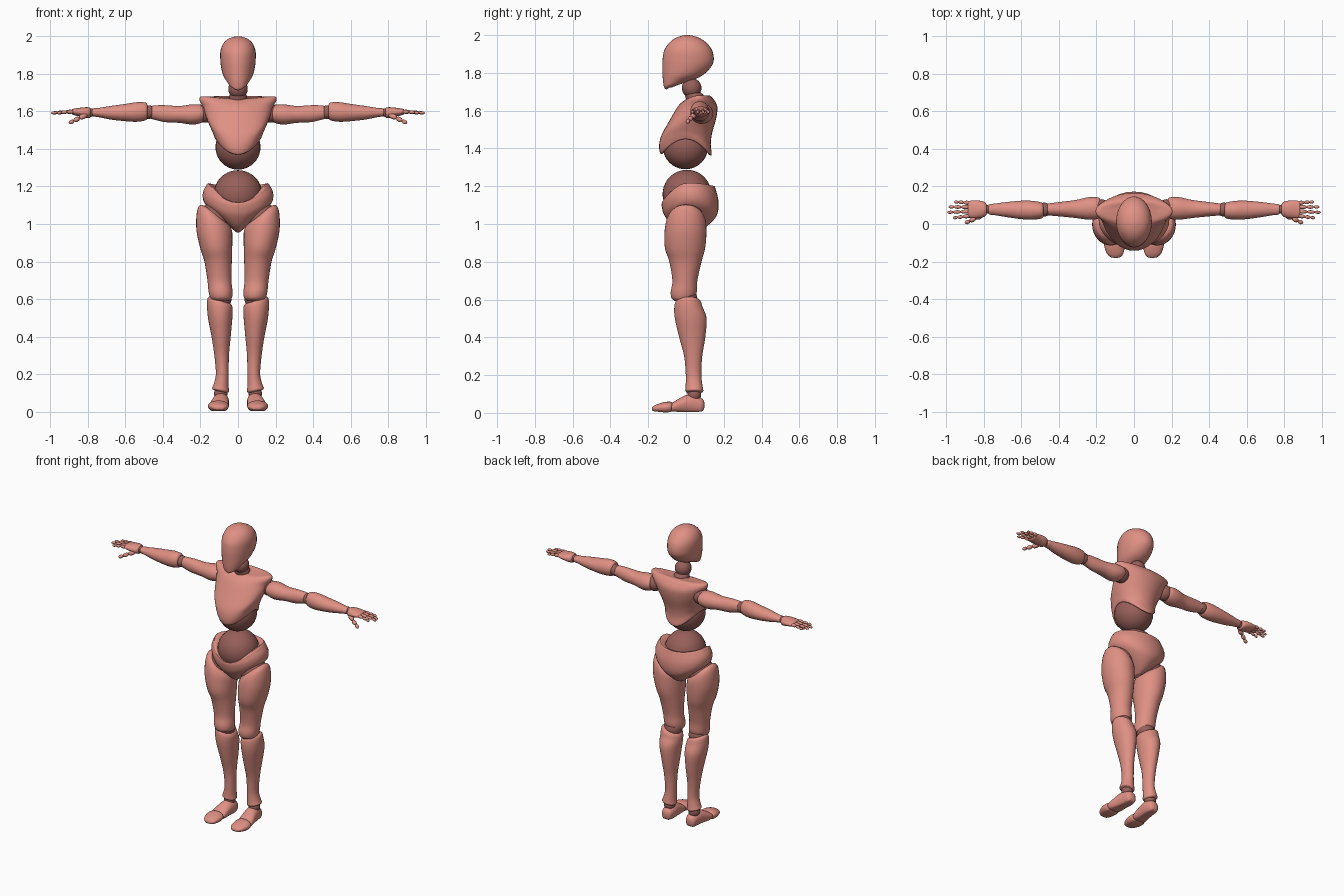
import bpy, bmesh, math
from mathutils import Vector


def material(name, rgb):
    m = bpy.data.materials.new(name)
    m.diffuse_color = (*rgb, 1)
    return m


SKIN = material("salmon shell", (0.74, 0.28, 0.23))
DARK = material("dark joint", (0.31, 0.115, 0.10))


def finish(name, bm, mat, mirror):
    bmesh.ops.recalc_face_normals(bm, faces=bm.faces)
    me = bpy.data.meshes.new(name)
    bm.to_mesh(me)
    bm.free()
    me.materials.append(mat)
    ob = bpy.data.objects.new(name, me)
    bpy.context.collection.objects.link(ob)
    bpy.ops.object.select_all(action='DESELECT')
    ob.select_set(True)
    bpy.context.view_layer.objects.active = ob
    bpy.ops.object.shade_smooth_by_angle(angle=math.radians(45))
    if mirror:
        ob.modifiers.new("mirror", 'MIRROR').use_mirror_merge = False
    return ob


def smooth_rings(rings, steps=4):
    """Catmull-Rom interpolation between cross-sections."""
    out = []
    for i in range(len(rings) - 1):
        a, b, c, d = (rings[max(0, min(len(rings) - 1, i + k))] for k in (-1, 0, 1, 2))
        for s in range(steps):
            t = s / steps
            out.append([q + .5 * t * (r - p + t * (2 * p - 5 * q + 4 * r - w + t * (3 * (q - r) + w - p)))
                        for p, q, r, w in zip(a, b, c, d)])
    return out + [list(rings[-1])]


def skin(name, rings, point, mat=SKIN, mirror=False, sides=32):
    bm = bmesh.new()
    loops = [[bm.verts.new(point(r, math.tau * k / sides)) for k in range(sides)]
             for r in smooth_rings(rings)]
    for lo, hi in zip(loops, loops[1:]):
        for k in range(sides):
            j = (k + 1) % sides
            bm.faces.new((lo[k], lo[j], hi[j], hi[k]))
    bm.faces.new(loops[0])
    bm.faces.new(loops[-1])
    return finish(name, bm, mat, mirror)


# ring: front z, side z, back z, front y, back y, half width
def body(r, a):
    zf, zs, zb, yf, yb, rx = r
    c, s = math.cos(a), math.sin(a)
    z = zs * c * c + (zf if s < 0 else zb) * s * s
    return Vector((rx * c, (yf + yb) / 2 + (yb - yf) / 2 * s, z))


# ring: z, centre x, centre y, radius x, radius y, outward tilt
def upright(r, a):
    z, cx, cy, rx, ry, tilt = r
    return Vector((cx + rx * math.cos(a), cy + ry * math.sin(a), z + tilt * math.cos(a)))


# ring: x, centre y, centre z, radius y, radius z
def sideways(r, a):
    return Vector((r[0], r[1] + r[3] * math.cos(a), r[2] + r[4] * math.sin(a)))


# ring: y, centre x, centre z, radius x, radius z (sole slightly flattened)
def forward(r, a):
    s = math.sin(a)
    return Vector((r[1] + r[3] * math.cos(a), r[0], r[2] + r[4] * (s if s > 0 else max(s * 1.3, -1))))


def ball(name, centre, radius, mirror=True):
    bm = bmesh.new()
    bmesh.ops.create_uvsphere(bm, u_segments=32, v_segments=20, radius=radius)
    bmesh.ops.translate(bm, verts=bm.verts, vec=centre)
    return finish(name, bm, DARK, mirror)


def digit(name, points, radius):
    """Chain of rounded links through the given points."""
    bm = bmesh.new()
    for i, (p, q) in enumerate(zip(points, points[1:])):
        p, q = Vector(p), Vector(q)
        rad = radius * (1 - .12 * i)
        vs = bmesh.ops.create_uvsphere(bm, u_segments=12, v_segments=8, radius=1)["verts"]
        rot = (q - p).to_track_quat('Z', 'Y')
        for v in vs:
            v.co = (p + q) / 2 + rot @ Vector((v.co.x * rad, v.co.y * rad,
                                               v.co.z * (q - p).length * .54))
    return finish(name, bm, SKIN, True)


# Head and neck
skin("head", [
    (1.712, 1.722, 1.722, -.105, -.075, .022), (1.722, 1.735, 1.735, -.115, -.045, .043),
    (1.75, 1.76, 1.755, -.121, .015, .06), (1.79, 1.79, 1.785, -.124, .085, .078),
    (1.83, 1.83, 1.83, -.125, .132, .089), (1.87, 1.87, 1.87, -.124, .147, .094),
    (1.92, 1.92, 1.92, -.115, .138, .094), (1.96, 1.96, 1.96, -.088, .108, .08),
    (1.985, 1.985, 1.985, -.055, .07, .055), (1.997, 1.997, 1.997, -.02, .035, .025),
    (2.0, 2.0, 2.0, 0, .012, .005)], body)
ball("neck_ball", (0, .03, 1.72), .052, False)
skin("neck_base", [(1.63, 0, .06, .05, .05, 0), (1.68, 0, .045, .048, .05, 0),
                   (1.70, 0, .035, .035, .035, 0)], upright, DARK)

# Chest shell, arched at the flanks, over the belly ball
skin("chest", [
    (1.42, 1.46, 1.42, -.08, .08, .08), (1.372, 1.45, 1.367, -.125, .122, .115),
    (1.382, 1.462, 1.37, -.139, .136, .125), (1.42, 1.49, 1.42, -.142, .131, .136),
    (1.47, 1.53, 1.48, -.13, .138, .154), (1.54, 1.575, 1.56, -.092, .16, .172),
    (1.62, 1.625, 1.62, -.045, .166, .187), (1.65, 1.66, 1.655, -.015, .15, .205),
    (1.665, 1.68, 1.68, .01, .125, .195), (1.667, 1.677, 1.677, .04, .10, .12)], body)
ball("belly_ball", (0, -.003, 1.41), .12, False)

# Pelvis, notched at the front, around the waist ball
ball("waist_ball", (0, .005, 1.158), .129, False)
skin("pelvis", [
    (.955, .96, .96, -.02, .06, .015), (.98, 1.00, .98, -.06, .10, .06),
    (1.01, 1.05, 1.02, -.09, .145, .12), (1.05, 1.11, 1.06, -.117, .168, .178),
    (1.09, 1.16, 1.12, -.128, .172, .188), (1.11, 1.20, 1.18, -.128, .158, .172),
    (1.113, 1.215, 1.20, -.12, .142, .15), (1.09, 1.15, 1.15, -.05, .07, .08)], body)

# Legs
ball("hip_ball", (.12, .005, 1.035), .085)
skin("thigh", [
    (1.075, .135, 0, .03, .03, .015), (1.06, .132, 0, .068, .075, .042),
    (1.02, .127, 0, .092, .103, .045), (.95, .126, -.003, .096, .111, .02),
    (.87, .116, -.005, .085, .106, 0), (.80, .106, -.003, .073, .085, 0),
    (.70, .099, -.006, .064, .066, 0), (.64, .093, -.012, .064, .069, 0),
    (.605, .09, -.015, .057, .06, 0), (.59, .09, -.012, .04, .04, 0)], upright, mirror=True)
ball("knee_ball", (.092, .004, .60), .057)
skin("shin", [
    (.60, .098, .015, .045, .05, .015), (.59, .098, .012, .062, .066, .018),
    (.56, .097, .013, .068, .075, .01), (.50, .095, .025, .065, .084, 0),
    (.40, .09, .033, .051, .069, 0), (.30, .087, .038, .039, .048, 0),
    (.20, .084, .04, .034, .041, 0), (.14, .09, .043, .04, .045, .005),
    (.115, .093, .044, .045, .047, .008), (.105, .093, .044, .03, .03, .008)], upright, mirror=True)
ball("ankle_ball", (.092, .044, .095), .036)

# Feet and toe plates
skin("foot", [
    (.097, .09, .042, .012, .015), (.085, .09, .042, .032, .034), (.04, .09, .052, .042, .046),
    (0, .094, .05, .045, .044), (-.05, .10, .037, .05, .031), (-.075, .102, .03, .048, .022),
    (-.08, .102, .03, .035, .015)], forward, mirror=True)
skin("toe_plate", [
    (-.07, .103, .034, .03, .018), (-.082, .104, .032, .052, .027), (-.115, .104, .03, .055, .027),
    (-.155, .101, .026, .045, .019), (-.175, .099, .022, .028, .012), (-.18, .098, .022, .012, .006)],
    forward, mirror=True)

# Arms
ball("shoulder_ball", (.175, .082, 1.59), .05)
skin("upper_arm", [
    (.178, .085, 1.59, .03, .025), (.187, .085, 1.588, .055, .045), (.24, .083, 1.584, .06, .054),
    (.31, .08, 1.584, .048, .045), (.39, .079, 1.588, .039, .045), (.445, .078, 1.594, .033, .038),
    (.465, .078, 1.594, .03, .032), (.472, .078, 1.594, .018, .02)], sideways, mirror=True)
ball("elbow_ball", (.478, .077, 1.596), .037)
skin("forearm", [
    (.482, .072, 1.6, .028, .03), (.492, .072, 1.6, .042, .047), (.54, .073, 1.597, .05, .052),
    (.60, .075, 1.594, .049, .046), (.68, .077, 1.593, .04, .036), (.74, .078, 1.594, .031, .025),
    (.772, .078, 1.595, .027, .021), (.78, .078, 1.595, .015, .012)], sideways, mirror=True)
ball("wrist_ball", (.785, .078, 1.594), .023)

# Hands
skin("palm", [
    (.785, .078, 1.593, .02, .018), (.792, .078, 1.593, .036, .028), (.82, .078, 1.595, .046, .027),
    (.86, .078, 1.597, .047, .02), (.882, .078, 1.598, .043, .015), (.886, .078, 1.598, .03, .008)],
    sideways, mirror=True)
for name, y0, y1, tip in (("index_finger", .044, .032, .965), ("middle_finger", .067, .062, .995),
                          ("ring_finger", .09, .091, .988), ("little_finger", .112, .118, .958)):
    links = []
    for t in (0, .42, .74, 1):
        links.append((.872 + (tip - .872) * t, y0 + (y1 - y0) * t, 1.599 - .008 * t * t))
    digit(name, links, .011)
digit("thumb", [(.805, .05, 1.583), (.845, .03, 1.565), (.875, .016, 1.55), (.9, .005, 1.538)], .015)
